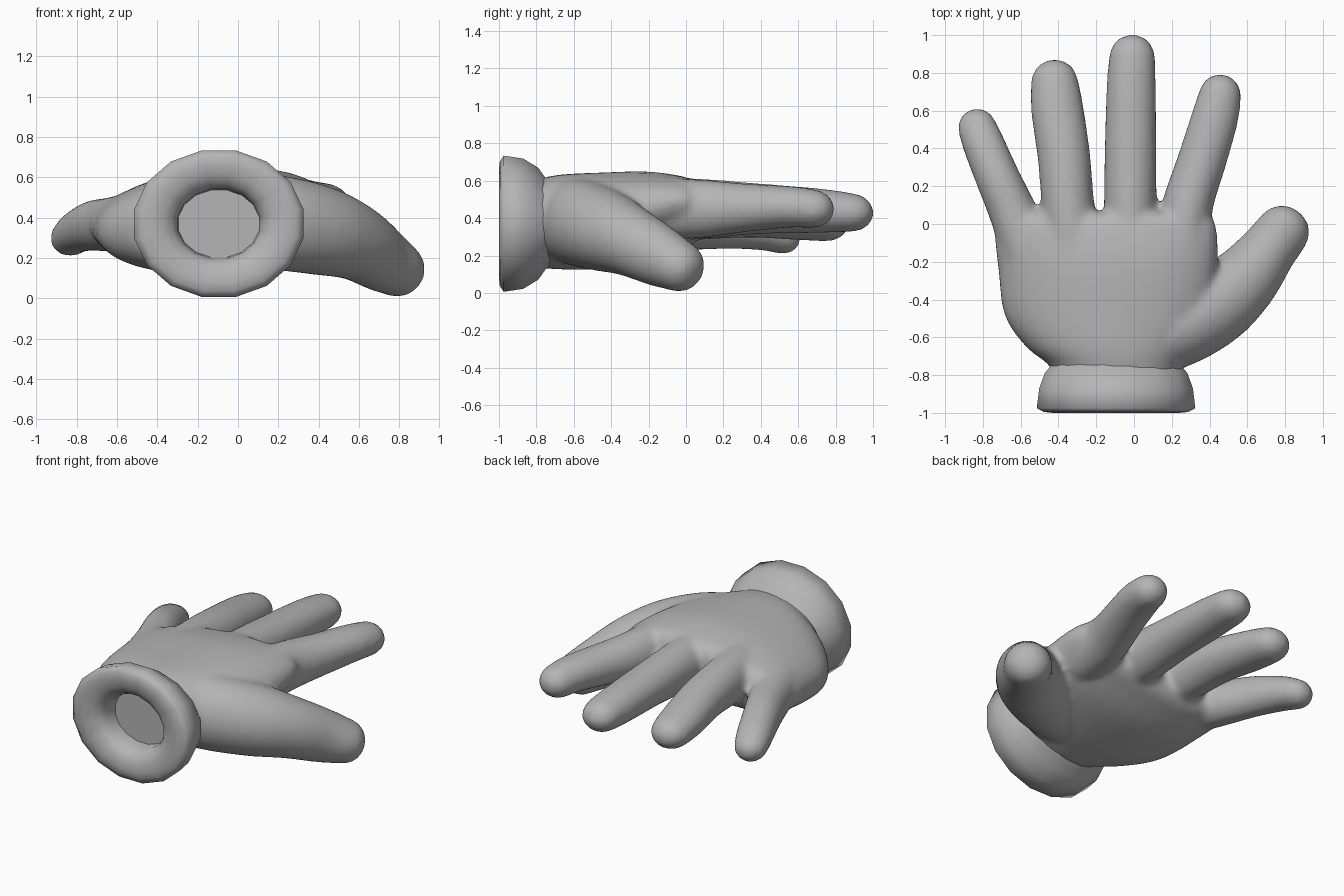
import bpy, bmesh, math
from mathutils import Vector, Matrix

if "Cube" in bpy.data.objects:
    bpy.data.objects.remove(bpy.data.objects["Cube"])

skin = bpy.data.materials.new("grey")
skin.diffuse_color = (0.46, 0.46, 0.46, 1)
skin.use_nodes = True
skin.node_tree.nodes["Principled BSDF"].inputs["Base Color"].default_value = skin.diffuse_color
Z = Vector((0, 0, 1))


def finish(name, bm):
    bmesh.ops.recalc_face_normals(bm, faces=bm.faces)
    me = bpy.data.meshes.new(name)
    bm.to_mesh(me)
    bm.free()
    me.materials.append(skin)
    ob = bpy.data.objects.new(name, me)
    bpy.context.collection.objects.link(ob)
    return ob


def refine(rings, steps=4):
    """Catmull-Rom interpolation between rings."""
    out = []
    n = len(rings) - 1
    for i in range(n):
        p = [rings[max(0, min(n, i + k))] for k in (-1, 0, 1, 2)]
        for s in range(steps):
            t = s / steps
            out.append(tuple(0.5 * (2 * b + (c - a) * t + (2 * a - 5 * b + 4 * c - d) * t ** 2
                                    + (3 * b - a - 3 * c + d) * t ** 3)
                             for a, b, c, d in zip(*p)))
    return out + [tuple(rings[-1])]


def loft(bm, rings, sides=24, fixed=False, roll=0.0, power=1.0, phase=0.0):
    """Skin elliptical rings (x, y, z, half width, half height) along their path."""
    pts = [Vector(r[:3]) for r in rings]
    loops = []
    for i, r in enumerate(rings):
        t = pts[min(i + 1, len(pts) - 1)] - pts[max(i - 1, 0)]
        t = Vector((0, 1, 0)) if fixed else t.normalized()
        side = t.cross(Z).normalized()
        up = side.cross(t)
        turn = Matrix.Rotation(roll, 3, t)
        loop = []
        for k in range(sides):
            a = math.tau * (k + phase) / sides
            c, s = math.cos(a), math.sin(a)
            c = math.copysign(abs(c) ** power, c)
            s = math.copysign(abs(s) ** power, s)
            loop.append(bm.verts.new(pts[i] + turn @ (side * c * r[3] + up * s * r[4])))
        loops.append(loop)
    for a, b in zip(loops, loops[1:]):
        for k in range(sides):
            j = (k + 1) % sides
            bm.faces.new((a[k], a[j], b[j], b[k]))
    bm.faces.new(loops[0])
    bm.faces.new(loops[-1])


def digit(bm, path, blunt=1.0):
    """A tapering finger; the last ring of the path is closed with a round tip."""
    x, y, z, w, h = path[-1]
    d = (Vector(path[-1][:3]) - Vector(path[-2][:3])).normalized()
    tip = []
    for a in (25, 45, 60, 75, 87):
        s, c = math.sin(math.radians(a)), math.cos(math.radians(a)) ** blunt
        tip.append((*(Vector((x, y, z)) + d * s * w), w * c, h * c))
    loft(bm, refine(path) + tip)


bm = bmesh.new()
# palm
loft(bm, refine([(-0.095, -0.85, 0.37, 0.32, 0.22),
                 (-0.095, -0.75, 0.375, 0.355, 0.242),
                 (-0.125, -0.65, 0.38, 0.45, 0.25),
                 (-0.14, -0.48, 0.385, 0.55, 0.25),
                 (-0.14, -0.22, 0.405, 0.585, 0.235),
                 (-0.15, -0.04, 0.425, 0.595, 0.19),
                 (-0.15, 0.03, 0.43, 0.57, 0.16),
                 (-0.15, 0.06, 0.43, 0.52, 0.12)]),
     sides=32, fixed=True, roll=-0.12, power=0.96)
# little, ring, middle and index fingers
digit(bm, [(-0.56, -0.15, 0.375, 0.14, 0.14), (-0.64, 0.06, 0.365, 0.128, 0.135),
           (-0.72, 0.24, 0.36, 0.118, 0.125), (-0.795, 0.42, 0.33, 0.112, 0.105),
           (-0.83, 0.51, 0.30, 0.104, 0.092)])
digit(bm, [(-0.32, -0.15, 0.44, 0.15, 0.165), (-0.35, 0.10, 0.44, 0.14, 0.155),
           (-0.37, 0.35, 0.43, 0.14, 0.135), (-0.405, 0.60, 0.40, 0.14, 0.118),
           (-0.42, 0.745, 0.38, 0.128, 0.105)])
digit(bm, [(-0.02, -0.15, 0.45, 0.14, 0.17), (-0.02, 0.10, 0.45, 0.14, 0.16),
           (-0.018, 0.40, 0.45, 0.138, 0.135), (-0.015, 0.70, 0.44, 0.132, 0.12),
           (-0.01, 0.88, 0.43, 0.124, 0.105)])
digit(bm, [(0.25, -0.15, 0.45, 0.15, 0.17), (0.285, 0.10, 0.45, 0.135, 0.155),
           (0.355, 0.32, 0.455, 0.13, 0.13), (0.425, 0.55, 0.46, 0.126, 0.112),
           (0.455, 0.68, 0.45, 0.114, 0.104)])
# thumb
digit(bm, [(0.04, -0.62, 0.385, 0.19, 0.23), (0.23, -0.545, 0.37, 0.215, 0.235),
           (0.43, -0.425, 0.33, 0.215, 0.22), (0.585, -0.295, 0.275, 0.185, 0.19),
           (0.71, -0.14, 0.195, 0.152, 0.165), (0.78, -0.05, 0.15, 0.145, 0.142)], blunt=0.8)
hand = finish("hand", bm)
# blend palm and fingers into one skin
rm = hand.modifiers.new("blend", 'REMESH')
rm.mode = 'VOXEL'
rm.voxel_size = 0.02
rm.use_smooth_shade = True
sm = hand.modifiers.new("soften", 'SMOOTH')
sm.factor = 0.5
sm.iterations = 8

# cuff: thick rounded ring with a shallow hollow, tapering into the wrist
bm = bmesh.new()
cuff_rings = [(-0.85, 0.205, 0.17), (-0.92, 0.21, 0.175), (-0.965, 0.235, 0.2),
              (-0.99, 0.28, 0.245), (-1.0, 0.34, 0.30), (-0.995, 0.39, 0.34),
              (-0.975, 0.428, 0.371), (-0.87, 0.415, 0.355), (-0.79, 0.385, 0.305),
              (-0.75, 0.352, 0.248), (-0.70, 0.33, 0.21)]
loft(bm, [(-0.095, y, 0.37, w, h) for y, w, h in cuff_rings],
     sides=16, fixed=True, phase=0.5)
cuff = finish("cuff", bm)
bpy.context.view_layer.objects.active = cuff
cuff.select_set(True)
bpy.ops.object.shade_smooth_by_angle(angle=math.radians(75))
